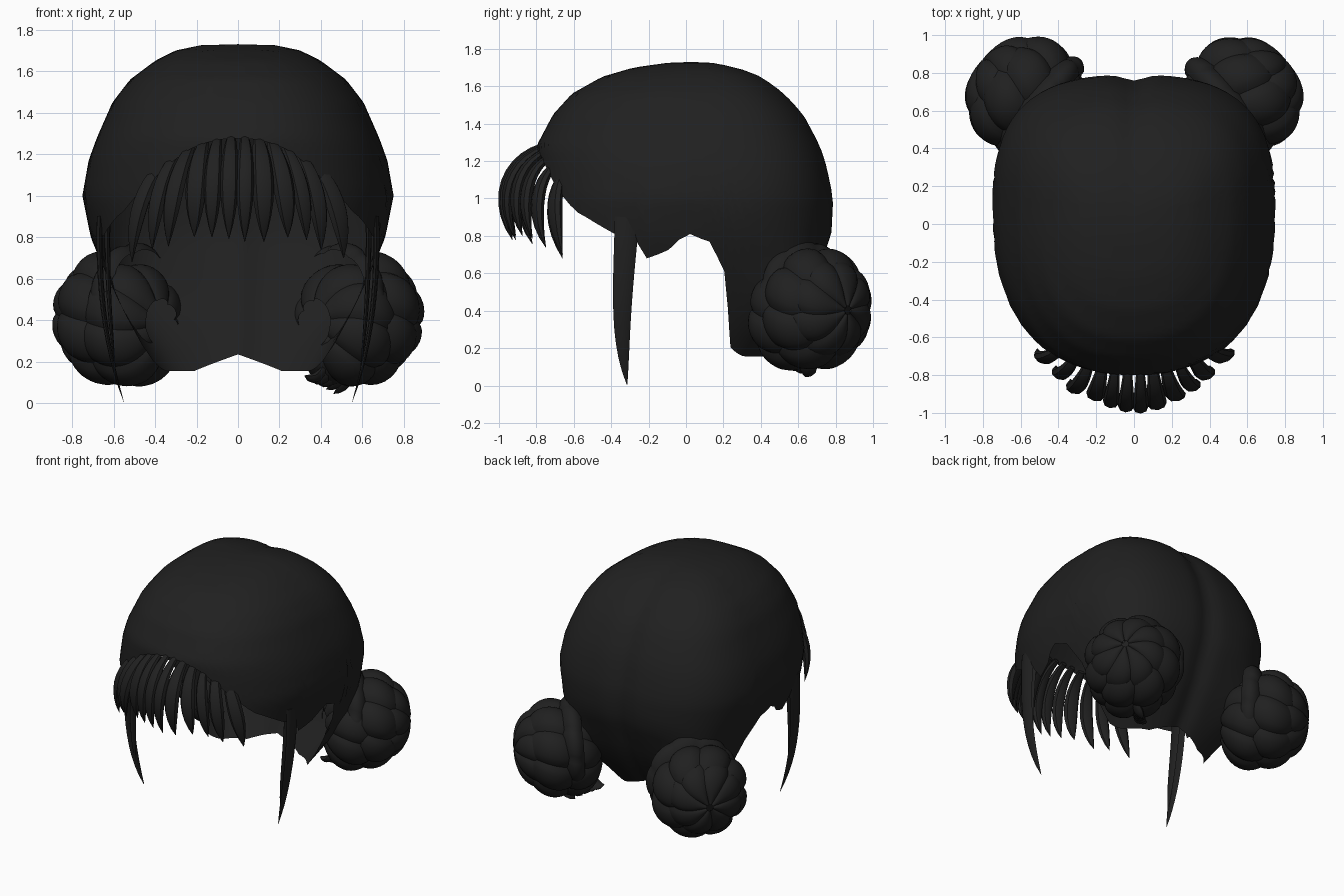
import bpy, bmesh, math, random
from mathutils import Vector

if "Cube" in bpy.data.objects:
    bpy.data.objects.remove(bpy.data.objects["Cube"])

random.seed(4)
hair = bpy.data.materials.new("black_hair")
hair.diffuse_color = (0.0145, 0.0145, 0.0145, 1)
hair.use_nodes = True
hair.node_tree.nodes["Principled BSDF"].inputs["Base Color"].default_value = hair.diffuse_color


def lerp_table(table, key):
    """Piecewise linear lookup; the first column ascends."""
    if key <= table[0][0]:
        return table[0][1:]
    for a, b in zip(table, table[1:]):
        if key <= b[0]:
            t = (key - a[0]) / (b[0] - a[0])
            return [p + (q - p) * t for p, q in zip(a[1:], b[1:])]
    return table[-1][1:]


def finish(name, bm):
    bmesh.ops.recalc_face_normals(bm, faces=bm.faces)
    me = bpy.data.meshes.new(name)
    bm.to_mesh(me)
    bm.free()
    me.materials.append(hair)
    ob = bpy.data.objects.new(name, me)
    bpy.context.collection.objects.link(ob)


def skin(bm, rings, closed_ends=True):
    """Bridge equal rings of points; optionally close the two ends."""
    vs = [[bm.verts.new(p) for p in r] for r in rings]
    n = len(vs[0])
    for a, b in zip(vs, vs[1:]):
        for i in range(n):
            j = (i + 1) % n
            bm.faces.new((a[i], a[j], b[j], b[i]))
    if closed_ends:
        bm.faces.new(vs[0][::-1])
        bm.faces.new(vs[-1])
    return vs


# Scalp cap: height -> half width, front y, back y
SECTION = [(.14, .38, -.8, .42), (.3, .48, -.8, .54), (.5, .58, -.8, .66),
           (.7, .67, -.8, .74), (.8, .71, -.8, .78), (1.0, .75, -.8, .79),
           (1.17, .72, -.8, .755), (1.28, .68, -.8, .72), (1.45, .605, -.71, .63),
           (1.56, .52, -.61, .53), (1.65, .40, -.45, .41), (1.70, .30, -.28, .28),
           (1.725, .18, -.1, .15)]
# Lower hairline: y -> z
HAIRLINE = [(-.8, 1.28), (-.7, 1.07), (-.6, .94), (-.38, .81), (-.27, .79), (-.25, .67),
            (-.1, .72), (0, .82), (.13, .77), (.21, .6), (.24, .2), (.3, .16)]
MID_Y = .08


def cap_point(a, z):
    w, yf, yb = lerp_table(SECTION, z)
    c, s = math.cos(a), math.sin(a)
    n = 2.8 if s > 0 else 2.4
    r = (abs(c) ** n + abs(s) ** n) ** (-1 / n)
    x = w * r * c
    y = MID_Y + s * r * ((yb - MID_Y) if s > 0 else (MID_Y - yf))
    if s > 0:  # centre parting, and hair drawn out towards each bun
        y -= .03 * math.exp(-(x / .07) ** 2)
        off = math.atan2(s, abs(c)) - math.radians(44)
        pull = .09 * math.exp(-(off / .3) ** 2 - ((z - .5) / .2) ** 2)
        x += math.copysign(pull * .75, c)
        y += pull * .7
    return Vector((x, y, z))


def hairline(p):
    z = lerp_table(HAIRLINE, p.y)[0]
    if p.y > .3:
        z += .08 * max(0, 1 - abs(p.x) / .2)
    return z


COLS, ROWS = 96, 24
columns = []
for i in range(COLS):
    a = 2 * math.pi * i / COLS
    z = 1.45
    while z > .15 and z > hairline(cap_point(a, z)):
        z -= .005
    columns.append([cap_point(a, 1.725 - (1.725 - z) * (k / ROWS) ** 1.5)
                    for k in range(ROWS + 1)])
bm = bmesh.new()
vs = skin(bm, list(zip(*columns)), False)
crown = bm.verts.new((0, .03, 1.73))
for i in range(COLS):
    bm.faces.new((crown, vs[0][(i + 1) % COLS], vs[0][i]))
finish("scalp_hair", bm)


def strand(bm, pts, out, half_w, half_t, width, steps=10, sides=8):
    """Lock along a Bezier path, flat side facing 'out'; width(t) scales it."""
    p = [Vector(q) for q in pts]
    out = Vector(out).normalized()
    deg = len(p) - 1
    at = lambda t: sum((q * math.comb(deg, i) * t ** i * (1 - t) ** (deg - i)
                        for i, q in enumerate(p)), Vector())
    rings = []
    for k in range(steps + 1):
        t = k / steps
        tan = (at(min(1, t + .02)) - at(max(0, t - .02))).normalized()
        side = tan.cross(out).normalized()
        nrm = side.cross(tan)
        f = width(t) + .03
        rings.append([at(t) + side * (half_w * f * math.cos(u)) + nrm * (half_t * f * math.sin(u))
                      for u in (2 * math.pi * j / sides for j in range(sides))])
    skin(bm, rings)


def petal(t):
    return (.45 + .55 * math.sin(math.pi * min(1, t) * .75)) * (1 - t ** 5)


def blade(t):
    return (1 - .45 * t) * (1 - t ** 6)


# Fringe: a fan of separate curved locks
bm = bmesh.new()
N = 12
for i in range(N):
    t = -1 + 2 * i / (N - 1)
    j = random.uniform(-.02, .02)
    strand(bm, [(.36 * t, -.77 + .13 * t * t, 1.28 - .13 * t * t),
                (.44 * t, -.96 + .25 * t * t, 1.21 - .13 * t * t),
                (.50 * t + j, -1.02 + .29 * t * t + j, 1.0 - .1 * t * t),
                (.50 * t + j, -.93 + .27 * t * t, .79 + j - .1 * t ** 4)],
           (.6 * t, -1, .1), random.uniform(.042, .056), .034, petal)
finish("fringe", bm)

# Long thin locks in front of the ears
for s, label in ((-1, "left"), (1, "right")):
    bm = bmesh.new()
    strand(bm, [(s * .665, -.315, .90), (s * .675, -.33, .6), (s * .65, -.365, .3),
                (s * .55, -.315, .005)], (s, 0, 0), .064, .016, blade, 12)
    strand(bm, [(s * .63, -.31, .86), (s * .63, -.33, .6), (s * .62, -.36, .4),
                (s * .59, -.35, .16)], (s, 0, 0), .045, .014, blade)
    finish(label + "_side_lock", bm)


def lobed(bm, center, axis, radius, depth, lobes, groove, twist, power, start, end):
    """Flattened ball with creased segments swirling round its axis,
    kept only between two fractions of the way from pole to pole."""
    q = Vector(axis).normalized().to_track_quat('Z', 'Y')
    seg, rows = lobes * 8, 12
    rings = []
    for k in range(rows + 1):
        ph = math.pi * (start + (end - start) * k / rows)
        ring = []
        for i in range(seg):
            a = 2 * math.pi * i / seg
            f = 1 - groove * (1 - abs(math.sin(lobes * a / 2)) ** .6)
            r = radius * math.sin(ph) ** power * f
            b = a + twist * math.cos(ph)
            h = depth * math.cos(ph) * (1 - .8 * (1 - f))
            ring.append(Vector(center) + q @ Vector((r * math.cos(b), r * math.sin(b), h)))
        rings.append(ring)
    skin(bm, rings, False)


# Two low buns, each with a band, a full base, an outer ring of lobes and a swirled middle
for s, label in ((-1, "left"), (1, "right")):
    ax = (s * .76, .65, -.05)
    bm = bmesh.new()
    lobed(bm, (s * .49, .635, .46), ax, .315, .10, 9, .04, .1, .6, .1, .7)
    finish(label + "_bun_band", bm)
    bm = bmesh.new()
    lobed(bm, (s * .51, .60, .375), ax, .305, .20, 8, .09, .2, .8, .3, .9)
    finish(label + "_bun_base", bm)
    bm = bmesh.new()
    lobed(bm, (s * .60, .70, .41), ax, .335, .21, 8, .10, .2, .8, .15, .65)
    finish(label + "_bun_outer", bm)
    bm = bmesh.new()
    lobed(bm, (s * .68, .76, .41), ax, .265, .165, 8, .10, .2, .8, .015, .55)
    finish(label + "_bun_middle", bm)

# Loose ends poking out below one bun
bm = bmesh.new()
for i in range(5):
    x = .52 - .035 * i
    y = .66 - .035 * i
    strand(bm, [(x + .06, y, .20), (x + .01, y, .09),
                (x - .06, y - .02, .045 + .022 * i)], (0, -.3, -1), .05, .025, petal, 6)
finish("bun_loose_ends", bm)

# Smooth shading with sharp creases
for ob in bpy.context.collection.objects:
    ob.select_set(True)
    bpy.context.view_layer.objects.active = ob
bpy.ops.object.shade_smooth_by_angle(angle=math.radians(40))
